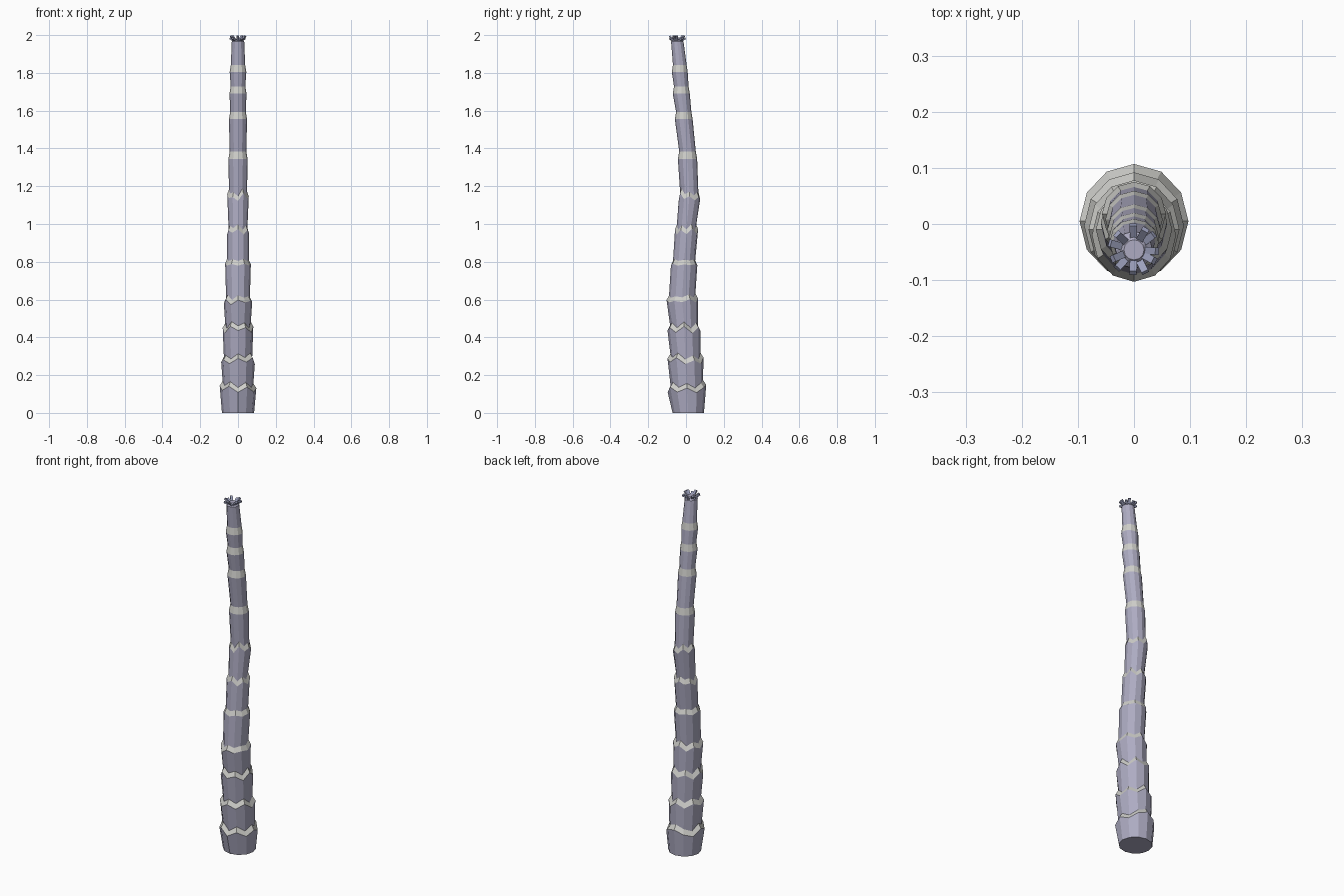
import bpy, bmesh, math, random
from mathutils import Vector, Matrix

if "Cube" in bpy.data.objects:
    bpy.data.objects.remove(bpy.data.objects["Cube"])

random.seed(4)
SIDES = 12


def material(name, col):
    m = bpy.data.materials.new(name)
    m.diffuse_color = (*col, 1)
    m.use_nodes = True
    m.node_tree.nodes["Principled BSDF"].inputs["Base Color"].default_value = m.diffuse_color
    return m


bark = material("bark", (0.42, 0.41, 0.54))
lip = material("lip", (0.62, 0.62, 0.59))
tip = material("tip", (0.33, 0.35, 0.50))

# z, centre y, radius x, radius y, zigzag of each flared scale edge
flares = [
    (0.125, 0.005, 0.097, 0.102, 0.018),
    (0.275, -0.003, 0.089, 0.095, 0.018),
    (0.44, -0.010, 0.081, 0.088, 0.018),
    (0.59, -0.020, 0.075, 0.083, 0.018),
    (0.785, -0.010, 0.068, 0.070, 0.006),
    (0.96, 0.003, 0.059, 0.061, 0.018),
    (1.14, 0.018, 0.057, 0.057, 0.022),
    (1.345, 0.008, 0.051, 0.051, 0.0),
    (1.555, -0.012, 0.048, 0.047, 0.0),
    (1.69, -0.025, 0.045, 0.045, 0.0),
    (1.805, -0.033, 0.044, 0.042, 0.0),
]


def add_ring(bm, z, cy, rx, ry, offs):
    ring = []
    for i in range(SIDES):
        a = 2 * math.pi * i / SIDES
        ring.append(bm.verts.new((rx * math.cos(a), cy + ry * math.sin(a), z + offs[i])))
    return ring


def bridge(bm, a, b, mat):
    for i in range(SIDES):
        j = (i + 1) % SIDES
        bm.faces.new((a[i], a[j], b[j], b[i])).material_index = mat


def make_object(bm, name, mats):
    bmesh.ops.recalc_face_normals(bm, faces=bm.faces)
    me = bpy.data.meshes.new(name)
    bm.to_mesh(me)
    bm.free()
    ob = bpy.data.objects.new(name, me)
    bpy.context.collection.objects.link(ob)
    for m in mats:
        me.materials.append(m)
    return ob


# Trunk: stacked scales, each widening upward to a zigzag edge and a pale lip
flat = [0.0] * SIDES
bm = bmesh.new()
low = add_ring(bm, 0, 0.012, 0.085, 0.083, flat)
bm.faces.new(low[::-1])
for k, (z, cy, rx, ry, zig) in enumerate(flares):
    offs = [zig * ((-1) ** (i + k) * 0.6 + random.uniform(-0.5, 0.5)) for i in range(SIDES)]
    if k == 0:
        offs[3] += 0.04
    edge = add_ring(bm, z, cy, rx, ry, offs)
    shrink = 0.84 if zig else 0.86
    rise = 0.025 if zig else 0.038
    inner = add_ring(bm, z + rise, cy, rx * shrink, ry * shrink, offs)
    bridge(bm, low, edge, 0)
    bridge(bm, edge, inner, 1)
    low = inner
neck = add_ring(bm, 1.965, -0.046, 0.033, 0.033, flat)
bridge(bm, low, neck, 0)
crown = add_ring(bm, 1.98, -0.046, 0.018, 0.018, flat)
bridge(bm, neck, crown, 0)
bm.faces.new(crown)
make_object(bm, "trunk", [bark, lip])

# Crown stubs: short cut stalks splaying from the top
bm = bmesh.new()
for i in range(11):
    a = 2 * math.pi * i / 11 + random.uniform(-0.12, 0.12)
    tilt = 0.75 + 0.3 * (i % 2)
    length = 0.036
    d = Vector((math.cos(a) * math.sin(tilt), math.sin(a) * math.sin(tilt), math.cos(tilt)))
    centre = Vector((math.cos(a) * 0.029, -0.046 + math.sin(a) * 0.029, 1.974 if i % 2 else 1.982))
    rot = Matrix.Rotation(a, 4, 'Z') @ Matrix.Rotation(tilt, 4, 'Y')
    bmesh.ops.create_cube(bm, size=1, matrix=Matrix.Translation(centre) @ rot
                          @ Matrix.Diagonal((0.009, 0.013, length, 1)))
make_object(bm, "crown_stubs", [tip])
